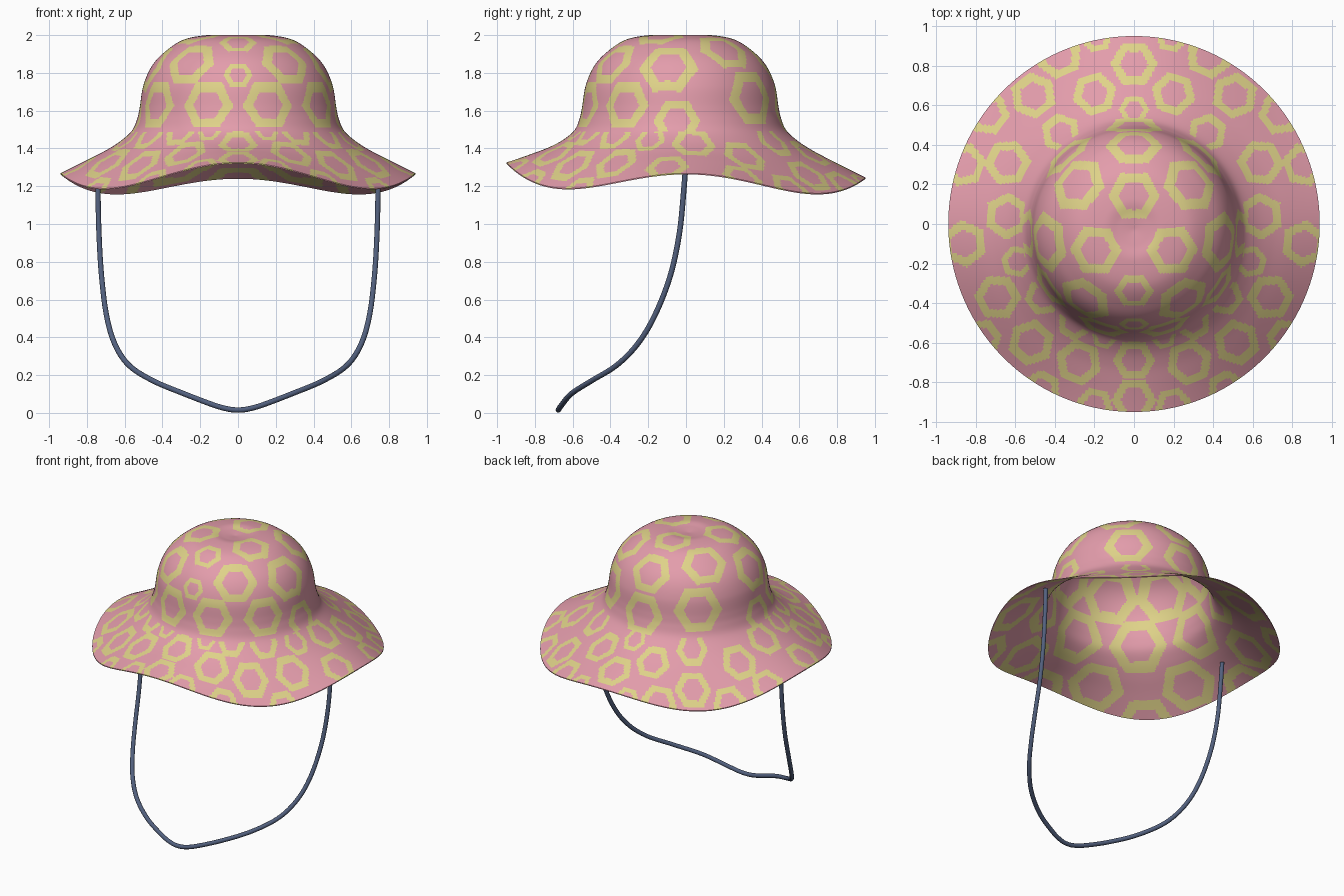
import bpy, math
from mathutils import Vector

if "Cube" in bpy.data.objects:
    bpy.data.objects.remove(bpy.data.objects["Cube"])

def mat(name, rgb):
    m = bpy.data.materials.new(name)
    m.diffuse_color = (*rgb, 1)
    m.use_nodes = True
    m.node_tree.nodes["Principled BSDF"].inputs["Base Color"].default_value = m.diffuse_color
    return m

pink = mat("pink_felt", (0.77, 0.335, 0.41))
yellow = mat("soft_yellow", (0.74, 0.65, 0.25))
slate = mat("slate_cord", (0.085, 0.118, 0.21))

# Hat profile (radius, height), smoothed and resampled by arc length
KEYS = [(0.004, 1.985), (.08, 1.993), (.16, 2.0), (.29, 1.975), (.395, 1.905), (.46, 1.83), (.502, 1.73),
        (.52, 1.62), (.533, 1.56), (.56, 1.495), (.62, 1.435), (.7, 1.377), (.8, 1.315), (.94, 1.227)]

def catmull(pts, steps):
    v = [Vector(p) for p in pts]
    v = [2 * v[0] - v[1]] + v + [2 * v[-1] - v[-2]]
    out = []
    for i in range(1, len(v) - 2):
        a, b, c, d = v[i - 1:i + 3]
        for k in range(steps):
            t = k / steps
            out.append(0.5 * (2 * b + (c - a) * t + (2 * a - 5 * b + 4 * c - d) * t * t
                              + (3 * b - a - 3 * c + d) * t ** 3))
    return out + [v[-2]]

dense = catmull(KEYS, 40)
lens = [0.0]
for a, b in zip(dense, dense[1:]):
    lens.append(lens[-1] + (b - a).length)

def profile(s):
    target = max(0, min(1, s)) * lens[-1]
    lo, hi = 0, len(lens) - 1
    while hi - lo > 1:
        mid = (lo + hi) // 2
        if lens[mid] <= target:
            lo = mid
        else:
            hi = mid
    f = (target - lens[lo]) / (lens[hi] - lens[lo])
    return dense[lo].lerp(dense[hi], f)

# Surface point: crown leans slightly forward, brim edge waves four times
def surf(s, ang, inner=False):
    r, z = profile(s)
    w = max(0, (r - .52) / .42) ** 1.4
    if inner:
        z -= .006
        r = max(.003, r - .008 * (1 - min(1, w)))
    z += w * (.05 * math.cos(4 * ang) - .0085 * math.cos(2 * ang)
              - .03 * math.sin(ang) + .01 * math.sin(3 * ang))
    return Vector((r * math.cos(ang), r * math.sin(ang) * (1 + .012 * w) - .03 * (1 - min(1, w)), z))

# Hexagon rings: (centre, u axis, v axis, size), mirrored in x
DIRS = [(math.cos(math.radians(a)), math.sin(math.radians(a))) for a in (30, 90, 150)]
O = Vector((0, -.03, 1.5))
CROWN = [(-72, 14, 1), (-34, 14, 1), (-55, 39, 1), (-90, 31, .55), (-90, 56, .7), (-28, 66, .95),
         (90, 71, .95), (39, 49, 1.05), (90, 40, 1), (-8, 36, 1.1), (48, 18, 1.15), (90, 11, 1.1), (-2, 5, .9)]
BRIM = [(0, .81, 1), (.38, .85, 1), (.2, .66, .95), (0, .58, .65), (.51, .65, 1), (.74, .56, .95),
        (.37, .46, .85), (.64, .31, 1), (.86, .3, .95), (.64, .04, 1), (.86, -.1, 1), (.69, -.37, 1),
        (.59, -.19, .7), (.46, -.37, .8), (.52, -.6, 1), (.28, -.7, 1), (.3, -.5, .75), (.15, -.57, .55),
        (0, -.69, .9), (0, -.89, .95), (.47, -.84, .85), (.77, -.58, .85), (.2, -.92, .8), (.19, .95, .7)]
crown_hex, brim_hex, inner_hex = [], [], []
for az, el, size in CROWN:
    for a in {az, 180 - az} if az not in (90, -90) else {az}:
        a, e = math.radians(a), math.radians(el)
        n = Vector((math.cos(a) * math.cos(e), math.sin(a) * math.cos(e), math.sin(e)))
        u = Vector((-math.sin(a), math.cos(a), 0))
        crown_hex.append((n * .54, u, n.cross(u), size * .12))
for x, y, size in BRIM:
    for sx in ((1, -1) if x else (1,)):
        c = Vector((sx * x, y, 0))
        v = c.normalized()
        brim_hex.append((c, Vector((-v.y, v.x, 0)), v, size * .104))
# Lining pattern is larger: staggered rows of eight
for s, off, count in ((.87, 22.5, 8), (.63, 0, 8), (.39, 22.5, 8), (.12, 0, 2)):
    for k in range(count):
        a = math.radians(off + 360 / count * k)
        v = (surf(s + .03, a) - surf(s - .03, a)).normalized()
        inner_hex.append((surf(s, a), Vector((-math.sin(a), math.cos(a), 0)), v, .165))
# Partial hexagons along the lining rim
for k in range(8):
    a = math.radians(45 * k)
    c = surf(1, a)
    v = (c - surf(.95, a)).normalized()
    inner_hex.append((c + v * .03, Vector((-math.sin(a), math.cos(a), 0)), v, .165))

def in_ring(p, hexes):
    best = 9
    for c, u, v, size in hexes:
        d = p - c
        if d.length_squared > 2 * size * size:
            continue
        a, b = d.dot(u), d.dot(v)
        best = min(best, max(abs(a * i + b * j) for i, j in DIRS) / size)
    return .6 < best < 1

# Hat: outer skin from the top to the rim, then the lining back up
N, OUT, INN = 480, 140, 100
rows = [(i / OUT, False) for i in range(OUT + 1)] + [(1 - i / INN, True) for i in range(INN + 1)]
verts = [surf(s, 2 * math.pi * k / N, inner) for s, inner in rows for k in range(N)]
faces, idx = [], []
for i in range(len(rows) - 1):
    for k in range(N):
        k2 = (k + 1) % N
        f = (i * N + k, (i + 1) * N + k, (i + 1) * N + k2, i * N + k2)
        p = (verts[f[0]] + verts[f[2]]) / 2
        if i > OUT:
            hit = in_ring(p, inner_hex)
        elif p.z > 1.49 and rows[i][0] < .75:
            hit = in_ring((p - O).normalized() * .54, crown_hex)
        else:
            hit = in_ring(Vector((p.x, p.y, 0)), brim_hex)
        faces.append(f)
        idx.append(int(hit))
faces += [tuple(range(N)), tuple(reversed(range((len(rows) - 1) * N, len(rows) * N)))]
idx += [0, 0]
me = bpy.data.meshes.new("sun_hat")
me.from_pydata(verts, [], faces)
me.materials.append(pink)
me.materials.append(yellow)
me.polygons.foreach_set("material_index", idx)
hat = bpy.data.objects.new("sun_hat", me)
bpy.context.collection.objects.link(hat)

# Chin cord hanging from the brim, mirrored path swept as a round tube
half = [(.745, 0, 1.345), (.742, -.01, 1.2), (.736, -.035, .95), (.722, -.085, .72), (.695, -.168, .51),
        (.65, -.26, .36), (.575, -.37, .25), (.45, -.5, .17), (.29, -.605, .103), (.13, -.658, .042),
        (.05, -.673, .02), (0, -.676, .0155)]
path = catmull(half + [(-x, y, z) for x, y, z in reversed(half[:-1])], 6)
cu = bpy.data.curves.new("chin_cord", 'CURVE')
cu.dimensions = '3D'
cu.bevel_depth = .0145
cu.bevel_resolution = 3
cu.use_fill_caps = True
sp = cu.splines.new('POLY')
sp.points.add(len(path) - 1)
for pt, p in zip(sp.points, path):
    pt.co = (*p, 1)
cu.materials.append(slate)
cord = bpy.data.objects.new("chin_cord", cu)
bpy.context.collection.objects.link(cord)

# Smooth shading with a crisp rim
bpy.ops.object.select_all(action='DESELECT')
for o in (cord, hat):
    o.select_set(True)
    bpy.context.view_layer.objects.active = o
bpy.ops.object.convert(target='MESH')
bpy.ops.object.shade_smooth_by_angle(angle=math.radians(50))
